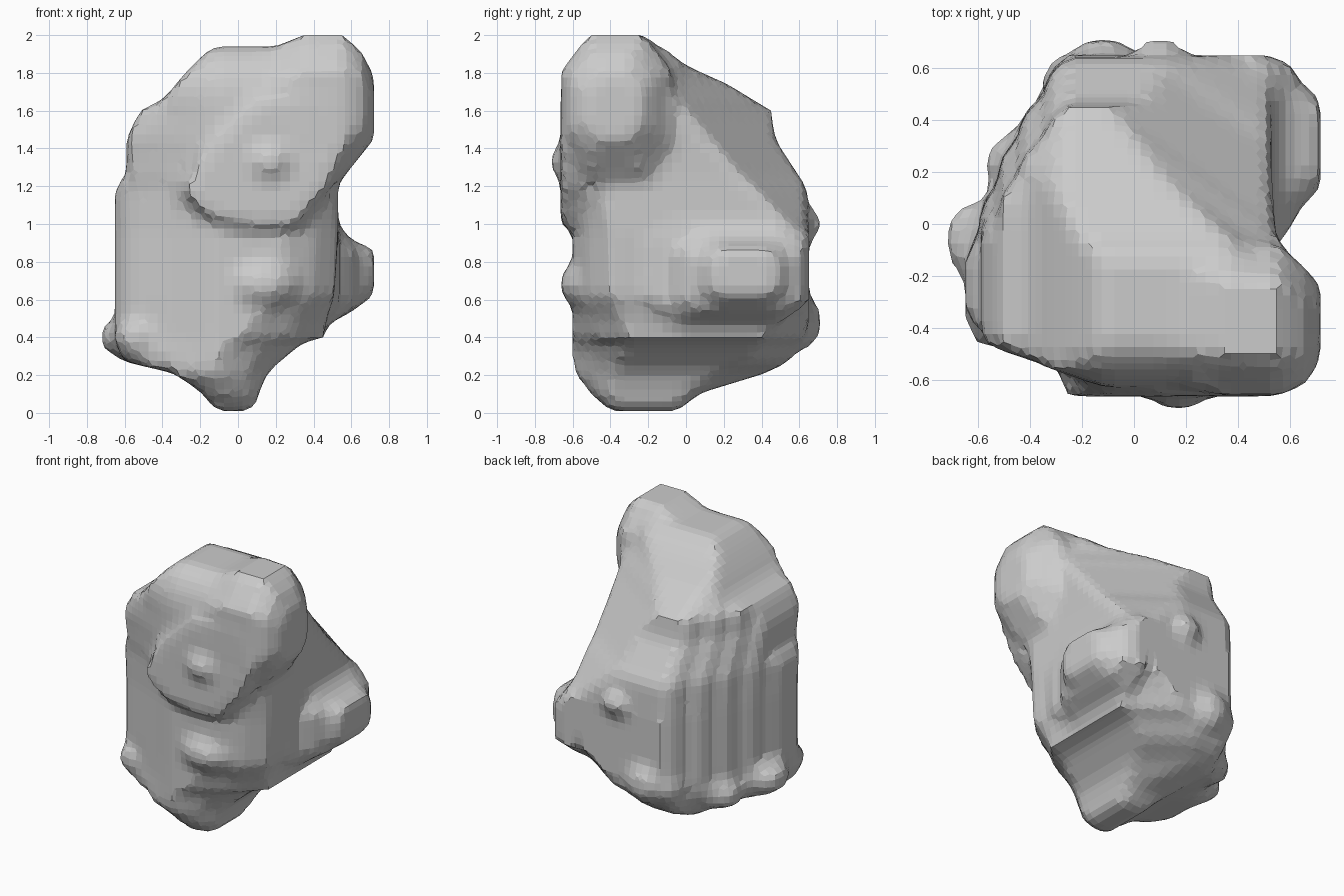
import bpy, bmesh
from mathutils import Matrix

bm = bmesh.new()

def hull(points):
    """Convex lump around a few corner points."""
    vs = [bm.verts.new(p) for p in points]
    bmesh.ops.convex_hull(bm, input=vs)
    loose = [v for v in vs if not v.link_faces]
    bmesh.ops.delete(bm, geom=loose, context='VERTS')

def chunk(levels, cut):
    """Hull of chamfered rectangles stacked along x: (x, y0, y1, z0, z1)."""
    pts = []
    for x, a0, a1, b0, b1 in levels:
        c, d = cut * (a1 - a0), cut * (b1 - b0)
        pts += [(x, a, b) for a, b in (
            (a0 + c, b0), (a1 - c, b0), (a1, b0 + d), (a1, b1 - d),
            (a1 - c, b1), (a0 + c, b1), (a0, b1 - d), (a0, b0 + d))]
    hull(pts)

def bump(loc, size):
    m = Matrix.Translation(loc) @ Matrix.Diagonal((*size, 1))
    bmesh.ops.create_icosphere(bm, subdivisions=2, radius=1, matrix=m)

# main body: stacked outlines with a stepped back-left corner
# z, x0, x1, y0, y1, y where the right face ends, front-right chamfer
LEVELS = [
    (0.01, -0.12, 0.08, -0.40, -0.04, -0.06, .05),
    (0.10, -0.18, 0.11, -0.50, 0.06, 0.0, .10),
    (0.21, -0.34, 0.15, -0.60, 0.42, 0.20, .20),
    (0.27, -0.60, 0.22, -0.60, 0.54, 0.34, .24),
    (0.37, -0.65, 0.34, -0.60, 0.62, 0.40, .28),
    (0.40, -0.65, 0.45, -0.60, 0.64, 0.40, .30),
    (0.50, -0.65, 0.47, -0.60, 0.65, 0.46, .27),
    (0.62, -0.65, 0.51, -0.60, 0.65, 0.56, .20),
    (0.95, -0.65, 0.53, -0.60, 0.65, 0.58, .20),
    (1.19, -0.65, 0.53, -0.61, 0.64, 0.36, .18),
    (1.25, -0.59, 0.53, -0.62, 0.60, 0.29, .15),
    (1.45, -0.59, 0.54, -0.63, 0.47, 0.12, .15),
    (1.60, -0.52, 0.55, -0.63, 0.45, -0.01, .15),
    (1.66, -0.39, 0.55, -0.63, 0.35, -0.05, .15),
    (1.74, -0.33, 0.55, -0.62, 0.22, -0.12, .15),
    (1.82, -0.26, 0.54, -0.59, 0.04, -0.16, .12),
    (1.87, -0.21, 0.54, -0.56, -0.05, -0.17, .1),
    (1.94, -0.13, 0.48, -0.48, -0.12, -0.22, .1),
]
# absolute x, fraction of depth
LEFT = [(-.27, 1), (-.34, .93), (-.35, .86), (-.43, .83), (-.45, .74), (-.51, .69),
        (-.53, .60), (-.59, .54), (-.60, .45), (-.65, .38), (-.65, .21), (-.58, .15),
        (-.35, .08), (-.12, .0)]
rings = []
for z, x0, x1, y0, y1, k, c in LEVELS:
    w = x1 - x0
    ring = [(x1 - min(1.4 * c, .8 * w), y0, z), (x1 - .6 * c, y0 + .4 * c, z),
            (x1, y0 + c, z), (x1, k, z),
            (x1 - min(1.4 * (y1 - k), .65 * w), y1, z)]
    ring += [(max(x, x0), y0 + v * (y1 - y0), z) for x, v in LEFT]
    rings.append([bm.verts.new(p) for p in ring])
for a, b in zip(rings, rings[1:]):
    for i in range(len(a)):
        j = (i + 1) % len(a)
        bm.faces.new((a[i], a[j], b[j], b[i]))
bm.faces.new(rings[0][::-1])
bm.faces.new(rings[-1])

# raised head at the top right
chunk([(0.20, -0.64, -0.04, 1.20, 1.94), (0.35, -0.66, -0.06, 1.20, 2.0),
       (0.56, -0.66, -0.08, 1.25, 2.0), (0.66, -0.62, -0.17, 1.38, 1.90),
       (0.72, -0.52, -0.24, 1.45, 1.78)], 0.25)

# flat plate bulging out of the front
plate = [(-.31, 1.17), (-.20, 1.04), (.03, .97), (.32, .98), (.50, 1.20),
         (.62, 1.45), (.50, 1.70), (.10, 1.68), (-.20, 1.40)]
hull([(x, -0.55, z) for x, z in plate] +
     [(.15 + (x - .15) * .92, -0.665, 1.3 + (z - 1.3) * .92) for x, z in plate])

# stepped shoulder on the right side
chunk([(0.45, -0.20, 0.65, 0.46, 1.08), (0.54, -0.19, 0.65, 0.50, 1.02)], 0.2)
chunk([(0.50, -0.08, 0.64, 0.51, 0.98), (0.61, -0.02, 0.62, 0.53, 0.91)], 0.18)
chunk([(0.58, 0.0, 0.60, 0.53, 0.92), (0.72, 0.14, 0.48, 0.62, 0.87)], 0.2)

# small knobs
for loc, size in [
        ((0.17, -0.63, 1.33), (.13, .09, .10)),
        ((0.14, -0.56, 0.68), (.18, .11, .12)),
        ((0.10, 0.63, 1.00), (.09, .09, .09)),
        ((-0.12, 0.60, 0.48), (.15, .12, .15)),
        ((-0.24, 0.55, 0.47), (.12, .11, .14)),
        ((-0.62, -0.06, 0.40), (.11, .15, .11)),
        ((-0.52, -0.36, 0.40), (.14, .13, .12)),
        ((-0.45, 0.22, 0.36), (.13, .14, .12))]:
    bump(loc, size)

bmesh.ops.recalc_face_normals(bm, faces=bm.faces)
me = bpy.data.meshes.new("rock")
bm.to_mesh(me)
bm.free()
rock = bpy.data.objects.new("rock", me)
bpy.context.collection.objects.link(rock)

# fuse all lumps into one coarse faceted skin
m = rock.modifiers.new("fuse", 'REMESH')
m.mode = 'VOXEL'
m.voxel_size = 0.05
m.use_smooth_shade = False
